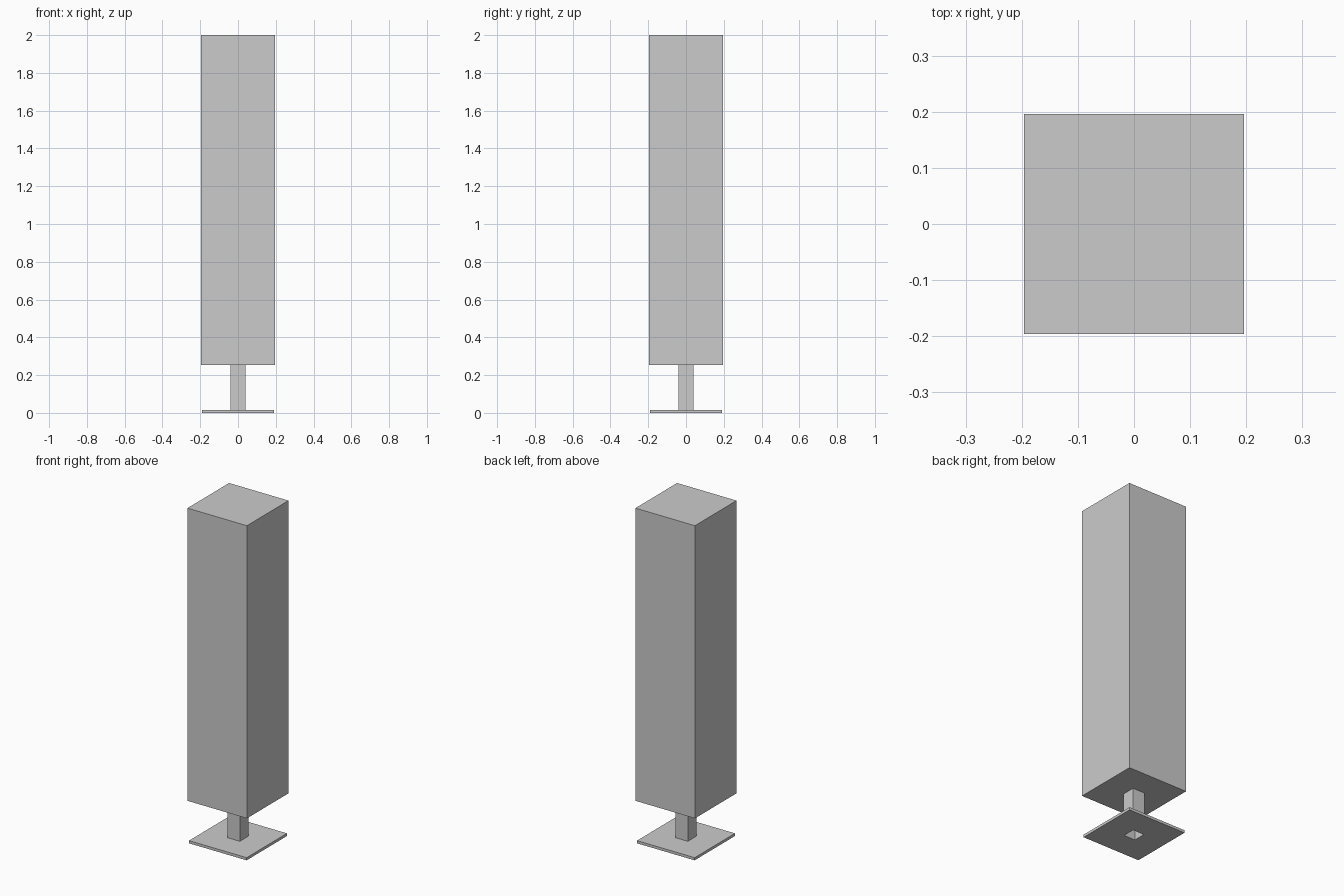
import bpy, bmesh

if "Cube" in bpy.data.objects:
    bpy.data.objects.remove(bpy.data.objects["Cube"])


def ring(bm, half, z):
    corners = ((-1, -1), (1, -1), (1, 1), (-1, 1))
    return [bm.verts.new((x * half, y * half, z)) for x, y in corners]


def bridge(bm, a, b):
    for i in range(4):
        j = (i + 1) % 4
        bm.faces.new((a[i], a[j], b[j], b[i]))


def square_prism(name, half, z0, z1, hole=0):
    """Square block, optionally with a square hole running through it."""
    bm = bmesh.new()
    low, high = ring(bm, half, z0), ring(bm, half, z1)
    bridge(bm, low, high)
    if hole:
        in_low, in_high = ring(bm, hole, z0), ring(bm, hole, z1)
        bridge(bm, high, in_high)
        bridge(bm, in_high, in_low)
        bridge(bm, in_low, low)
    else:
        bm.faces.new(high)
        bm.faces.new(low[::-1])
    bmesh.ops.recalc_face_normals(bm, faces=bm.faces)
    mesh = bpy.data.meshes.new(name)
    bm.to_mesh(mesh)
    bm.free()
    obj = bpy.data.objects.new(name, mesh)
    bpy.context.collection.objects.link(obj)
    return obj


# Floor plate, pierced where the hollow post passes through
square_prism("base_plate", 0.19, 0.0, 0.016, hole=0.04)
# Hollow square post
square_prism("post", 0.04, 0.0, 0.254, hole=0.037)
# Tall column body
square_prism("column_body", 0.196, 0.254, 2.0)
